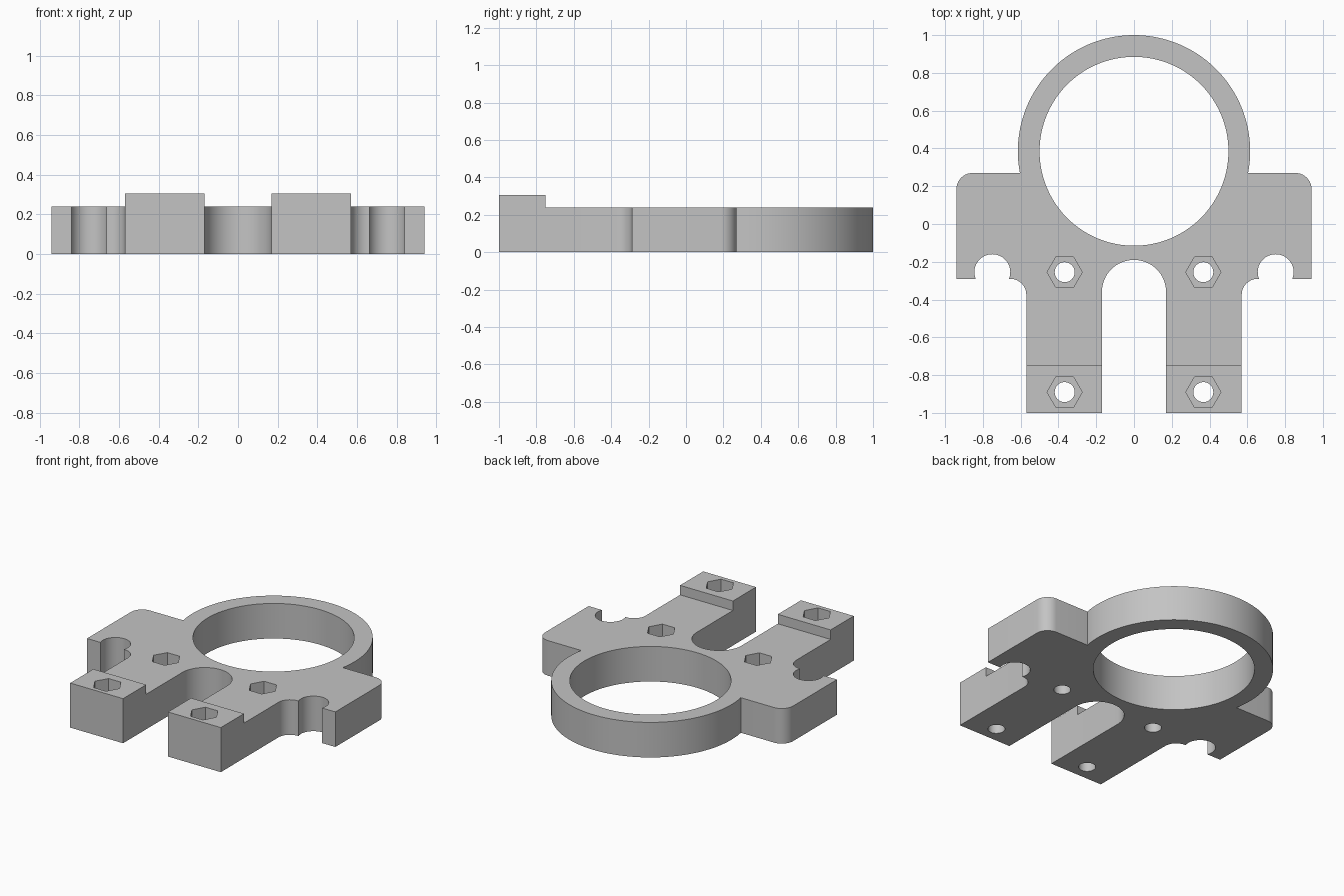
import bpy, bmesh
from math import sin, cos, pi, radians, asin

cube = bpy.data.objects.get("Cube")
if cube:
    bpy.data.objects.remove(cube)

PLATE_TOP, PAD_TOP, PAD_EDGE = 0.24, 0.305, -0.75
RING_Y, RING_OUT, RING_IN = 0.385, 0.615, 0.5
SHOULDER_Y, EDGE_Y = 0.27, -0.29

grey = bpy.data.materials.new("plain grey")
grey.use_nodes = True
colour = (0.55, 0.55, 0.55, 1)
grey.diffuse_color = colour
grey.node_tree.nodes["Principled BSDF"].inputs["Base Color"].default_value = colour


def arc(cx, cy, r, start, end, steps):
    """Points on an arc, angles in radians."""
    angles = [start + (end - start) * i / steps for i in range(steps + 1)]
    return [(cx + r * cos(a), cy + r * sin(a)) for a in angles]


def prism(name, points, z0, z1):
    """Extrude a closed outline from z0 to z1."""
    bm = bmesh.new()
    face = bm.faces.new([bm.verts.new((x, y, z0)) for x, y in points])
    top = bmesh.ops.extrude_face_region(bm, geom=[face], use_keep_orig=True)
    verts = [v for v in top["geom"] if isinstance(v, bmesh.types.BMVert)]
    bmesh.ops.translate(bm, verts=verts, vec=(0, 0, z1 - z0))
    bmesh.ops.recalc_face_normals(bm, faces=bm.faces[:])
    mesh = bpy.data.meshes.new(name)
    bm.to_mesh(mesh)
    bm.free()
    obj = bpy.data.objects.new(name, mesh)
    bpy.context.collection.objects.link(obj)
    mesh.materials.append(grey)
    return obj


def disc(cx, cy, r, sides):
    return arc(cx, cy, r, 0, 2 * pi, sides)[:-1]


# Half outline, from the back of the ring round to the middle slot
notch_end = asin((EDGE_Y + 0.255) / 0.095)
half = arc(0, RING_Y, RING_OUT, pi / 2, asin((SHOULDER_Y - RING_Y) / RING_OUT), 40)
half += arc(0.855, SHOULDER_Y - 0.085, 0.085, pi / 2, 0, 10)      # rounded shoulder
half += [(0.94, EDGE_Y)]
half += arc(0.75, -0.255, 0.095, notch_end, pi - notch_end, 28)   # open notch
half += arc(0.655, EDGE_Y - 0.085, 0.085, pi / 2, pi, 10)         # fillet into arm
half += [(0.57, -1), (0.17, -1)]
half += arc(0, -0.36, 0.17, 0, pi / 2, 16)                        # slot end
mirrored = [(-x, y) for x, y in reversed(half[1:-1])]
bracket = prism("ring_bracket", half + mirrored, 0, PLATE_TOP)

# Raised pads at the arm ends
bm = bmesh.new()
bm.from_mesh(bracket.data)
bmesh.ops.bisect_plane(bm, geom=bm.verts[:] + bm.edges[:] + bm.faces[:],
                       plane_co=(0, PAD_EDGE, 0), plane_no=(0, 1, 0))
bm.normal_update()
pads = [f for f in bm.faces
        if f.normal.z > 0.9 and f.calc_center_median().y < PAD_EDGE]
raised = bmesh.ops.extrude_discrete_faces(bm, faces=pads)["faces"]
for v in {v for f in raised for v in f.verts}:
    v.co.z = PAD_TOP
bm.to_mesh(bracket.data)
bm.free()

# Ring bore, bolt holes and hexagonal nut pockets
cutters = [prism("bore_cutter", disc(0, RING_Y, RING_IN, 96), -0.1, 0.5)]
for side in (-1, 1):
    for y in (-0.255, -0.89):
        x = side * 0.367
        cutters.append(prism("bolt_cutter", disc(x, y, 0.053, 32), -0.1, 0.5))
        cutters.append(prism("nut_cutter", disc(x, y, 0.093, 6), 0.12, 0.5))

bpy.ops.object.select_all(action="DESELECT")
bpy.context.view_layer.objects.active = bracket
bracket.select_set(True)
for cutter in cutters:
    cutter.hide_render = True
    mod = bracket.modifiers.new("cut", "BOOLEAN")
    mod.operation = "DIFFERENCE"
    mod.solver = "EXACT"
    mod.object = cutter
    bpy.ops.object.modifier_apply(modifier=mod.name)
    bpy.data.objects.remove(cutter)

bpy.ops.object.shade_smooth_by_angle(angle=radians(30))
